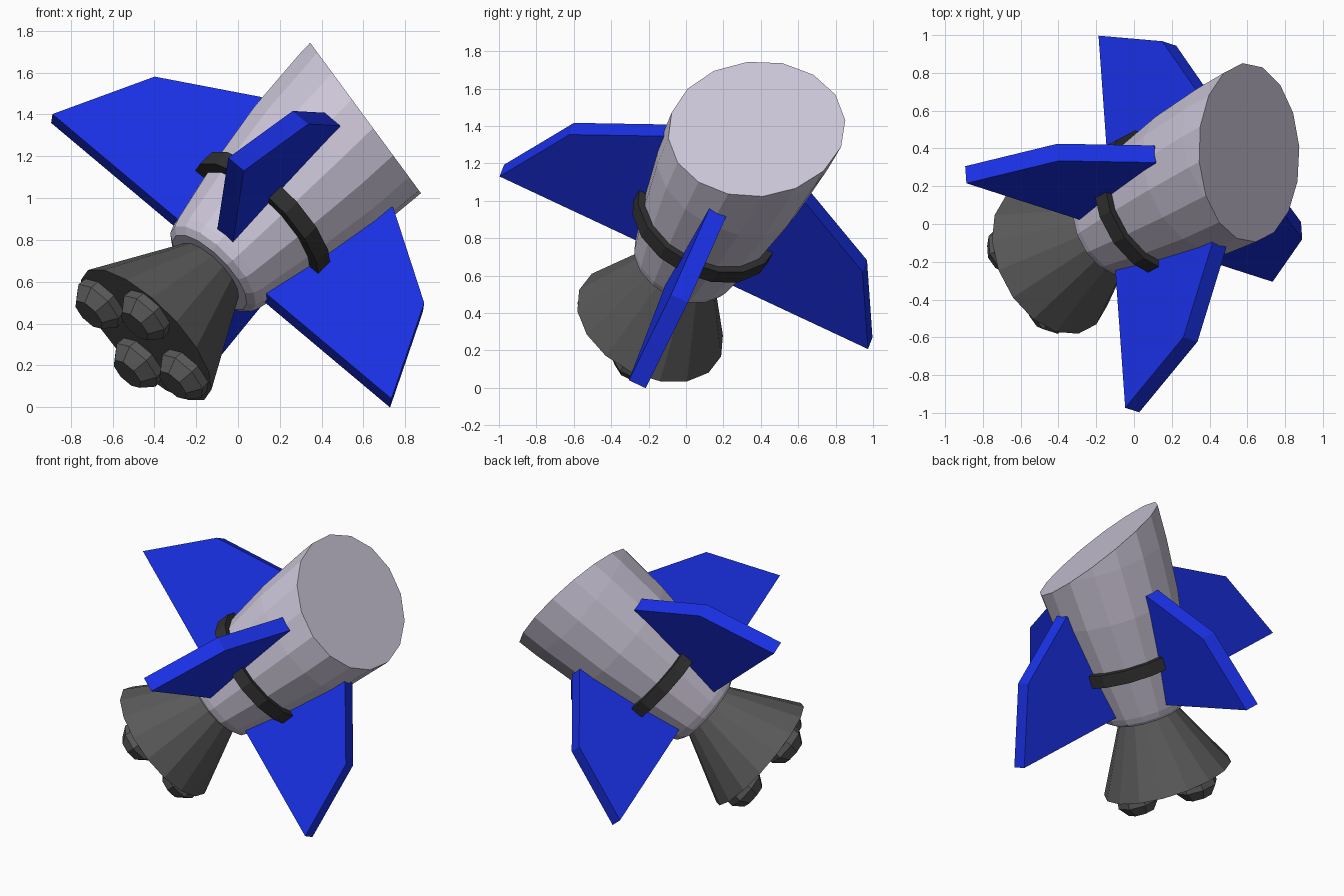
import bpy, bmesh, math
from mathutils import Matrix, Vector

if "Cube" in bpy.data.objects:
    bpy.data.objects.remove(bpy.data.objects["Cube"])

# Tilted rocket frame: local z runs along the hull, local x and y point along fins
AXIS = Vector((0.665, 0.355, 0.656)).normalized()
FIN_X = Vector((-0.744, 0.239, 0.624))
FIN_X = (FIN_X - AXIS * FIN_X.dot(AXIS)).normalized()
FIN_Y = AXIS.cross(FIN_X)
FRAME = Matrix((FIN_X, FIN_Y, AXIS)).transposed().to_4x4()
FRAME.translation = (-0.08, 0.0, 0.70)


def material(name, color):
    m = bpy.data.materials.new(name)
    m.diffuse_color = (*color, 1)
    m.use_nodes = True
    m.node_tree.nodes["Principled BSDF"].inputs["Base Color"].default_value = m.diffuse_color
    return m


def finish(name, bm, mat, local=Matrix()):
    bmesh.ops.recalc_face_normals(bm, faces=bm.faces)
    bm.transform(FRAME @ local)
    me = bpy.data.meshes.new(name)
    bm.to_mesh(me)
    bm.free()
    me.materials.append(mat)
    ob = bpy.data.objects.new(name, me)
    bpy.context.collection.objects.link(ob)
    return ob


def lathe(profile, sides, phase=0.0, closed=False):
    """Spin (radius, height) points; cap both ends unless the profile is a loop."""
    bm = bmesh.new()
    rings = []
    for r, z in profile:
        angles = [phase + math.tau * i / sides for i in range(sides)]
        rings.append([bm.verts.new((r * math.cos(a), r * math.sin(a), z)) for a in angles])
    pairs = list(zip(rings, rings[1:]))
    if closed:
        pairs.append((rings[-1], rings[0]))
    else:
        bm.faces.new(rings[0])
        bm.faces.new(rings[-1])
    for lo, hi in pairs:
        for i in range(sides):
            j = (i + 1) % sides
            bm.faces.new((lo[i], lo[j], hi[j], hi[i]))
    return bm


hull_mat = material("hull_pale", (0.60, 0.56, 0.68))
blue = material("fin_blue", (0.01, 0.03, 0.80))
dark = material("engine_dark", (0.10, 0.10, 0.10))
black = material("band_black", (0.03, 0.03, 0.03))

# Hull: flaring body, cut off at a slant across the top
bm = lathe([(0.24, -0.085), (0.275, -0.06), (0.29, -0.02), (0.36, 0.30),
            (0.417, 0.65), (0.445, 1.0), (0.458, 1.4)], 16)
to_local = FRAME.inverted()
cut_point = to_local @ Vector((0.605, 0.37, 1.39))
cut_normal = to_local.to_3x3() @ Vector((0.805, 0.0, 0.593))
cut = bmesh.ops.bisect_plane(bm, geom=bm.verts[:] + bm.edges[:] + bm.faces[:],
                             plane_co=cut_point, plane_no=cut_normal, clear_outer=True)
bmesh.ops.holes_fill(bm, edges=[e for e in bm.edges if e.is_boundary], sides=0)
finish("hull", bm, hull_mat)

# Band around the hull
finish("hull_band", lathe([(0.33, 0.25), (0.405, 0.25), (0.405, 0.335), (0.33, 0.335)],
                          16, closed=True), black)

# Engine bell
finish("engine_bell", lathe([(0.17, -0.04), (0.185, -0.08), (0.42, -0.54)], 16), dark)

# Four fins, each with an engine stub under the bell in line with it
FIN = [(0.22, 0.0), (1.09, 0.0), (0.867, 0.485), (0.425, 0.757), (0.25, 0.757)]
for k in range(4):
    turn = Matrix.Rotation(k * math.pi / 2, 4, 'Z')
    bm = bmesh.new()
    face = bm.faces.new([bm.verts.new((r, -0.05, z)) for r, z in FIN])
    side = bmesh.ops.extrude_face_region(bm, geom=[face], use_keep_orig=True)
    moved = [v for v in side["geom"] if isinstance(v, bmesh.types.BMVert)]
    bmesh.ops.translate(bm, verts=moved, vec=(0, 0.10, 0))
    finish(f"fin_{k + 1}", bm, blue, turn)

    bm = lathe([(0.13, -0.50), (0.14, -0.585), (0.09, -0.65)], 8, math.pi / 8)
    finish(f"engine_stub_{k + 1}", bm, dark, turn @ Matrix.Translation((0.27, 0, 0)))
